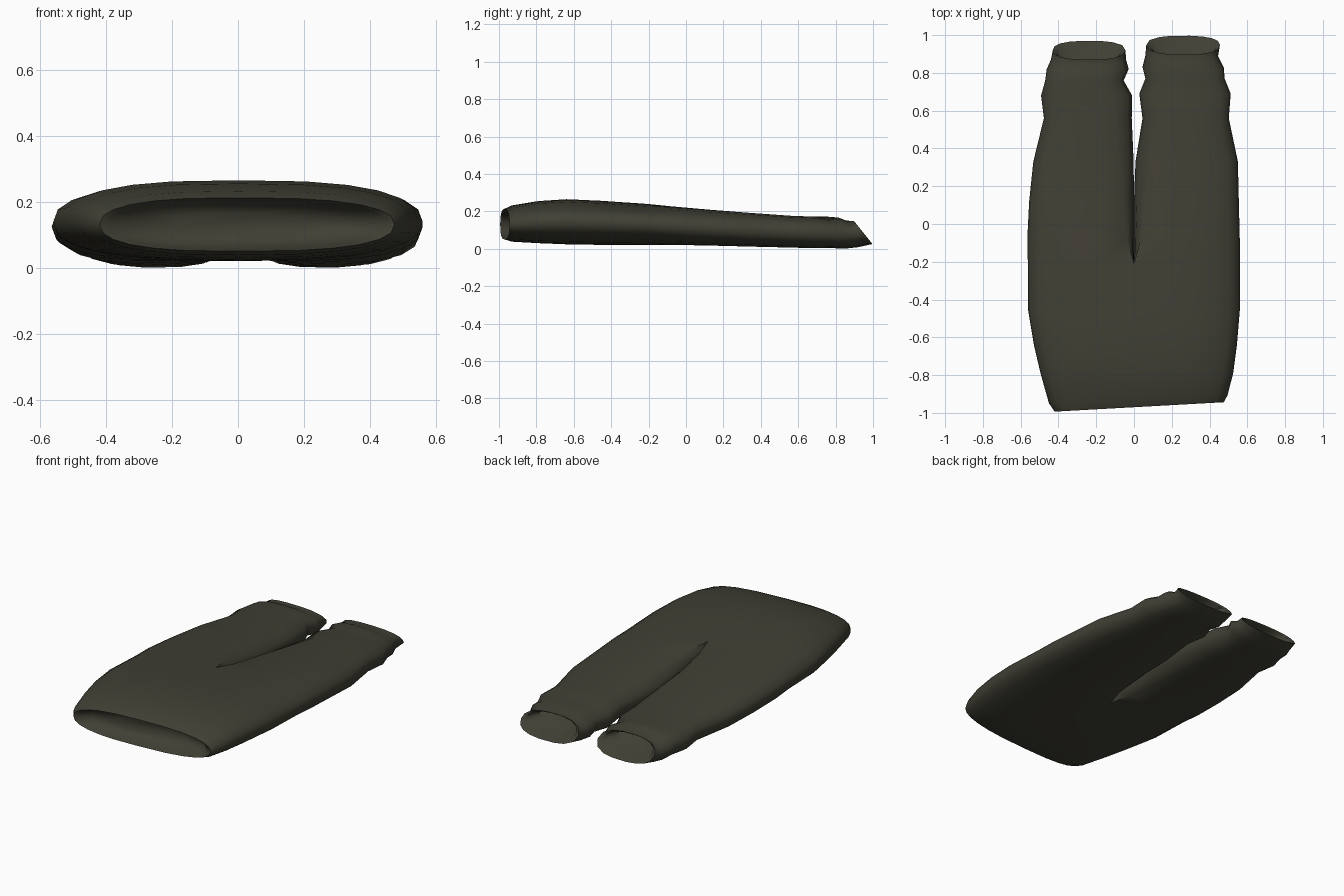
import bpy, bmesh, math

if "Cube" in bpy.data.objects:
    bpy.data.objects.remove(bpy.data.objects["Cube"])

N_OUT, N_IN = 13, 3          # points round the outside / inside of a leg

olive = bpy.data.materials.new("dark olive cloth")
olive.diffuse_color = (0.052, 0.050, 0.035, 1)
olive.use_nodes = True
olive.node_tree.nodes["Principled BSDF"].inputs["Base Color"].default_value = olive.diffuse_color

bm = bmesh.new()


def sgnpow(v, p):
    return math.copysign(abs(v) ** p, v)


def half_profile(w, zb, zt, p=0.72):
    """Outer half section of the trousers, from top centre to bottom centre."""
    pts = []
    for i in range(N_OUT):
        t = math.pi / 2 - math.pi * i / (N_OUT - 1)
        z = (zb + zt) / 2 + (zt - zb) / 2 * sgnpow(math.sin(t), 0.85)
        pts.append((w * sgnpow(math.cos(t), p), z))
    return pts


def bridge(a, b, flip=False):
    n = len(a)
    for i in range(n):
        q = [a[i], a[(i + 1) % n], b[(i + 1) % n], b[i]]
        bm.faces.new(q[::-1] if flip else q)


def recess(ring, steps, flip=False):
    """Turned-in hem: shrink the ring, push it inside and close it."""
    c = sum((v.co for v in ring), ring[0].co * 0) / len(ring)
    for s, dy in steps:
        new = []
        for v in ring:
            d = v.co - c
            new.append(bm.verts.new((c.x + d.x * s, v.co.y + dy, c.z + d.z * s)))
        bridge(ring, new, flip)
        ring = new
    bm.faces.new(ring)


# seat: y, left x, right x, bottom z, top z, skew of the waist line
BODY = [(-0.97, 0.42, 0.475, 0.05, 0.212, 0.025),
        (-0.93, 0.45, 0.495, 0.038, 0.232, 0.02),
        (-0.79, 0.495, 0.525, 0.030, 0.255, 0.0),
        (-0.64, 0.53, 0.545, 0.024, 0.265, 0.0),
        (-0.46, 0.56, 0.56, 0.021, 0.257, 0.0),
        (-0.21, 0.562, 0.56, 0.020, 0.240, 0.0)]
rings = []
for y, wl, wr, zb, zt, skew in BODY:
    right = [(x, z) for x, z in half_profile(wr, zb, zt)]
    left = [(-x, z) for x, z in half_profile(wl, zb, zt)][1:-1][::-1]
    rings.append([bm.verts.new((x, y + skew * x / 0.45, z)) for x, z in right + left])
for a, b in zip(rings, rings[1:]):
    bridge(a, b)
recess(rings[0], [(0.93, 0.015), (0.87, 0.05), (0.55, 0.03)], True)

# crotch seam shared by both legs
crotch = rings[-1]
top, bottom = crotch[0], crotch[N_OUT - 1]
seam = [bm.verts.new((0, -0.21, bottom.co.z + (top.co.z - bottom.co.z) * (i + 1) / (N_IN + 1)))
        for i in range(N_IN)]

# legs: y, inner x, outer x, bottom z, top z, roundness, hem slant
RIGHT = [(-0.08, 0.0, 0.56, 0.018, 0.230, 0.35, 0), (0.12, 0.0, 0.555, 0.015, 0.212, 0.6, 0),
         (0.33, 0.008, 0.55, 0.010, 0.195, 0.85, 0), (0.56, 0.045, 0.502, 0.006, 0.177, 1, 0),
         (0.69, 0.028, 0.512, 0.003, 0.172, 1, 0), (0.77, 0.06, 0.48, 0.006, 0.160, 1, 0.02),
         (0.83, 0.045, 0.475, 0.000, 0.168, 1, 0.03), (0.89, 0.06, 0.445, 0.008, 0.150, 1, 0.06),
         (0.947, 0.065, 0.455, 0.025, 0.150, 1, 0.10)]
LEFT = [(-0.08, 0.0, 0.565, 0.018, 0.230, 0.35, 0), (0.12, 0.0, 0.555, 0.015, 0.212, 0.6, 0),
        (0.33, 0.002, 0.533, 0.010, 0.195, 0.85, 0), (0.56, 0.012, 0.477, 0.006, 0.177, 1, 0),
        (0.68, 0.010, 0.492, 0.003, 0.172, 1, 0), (0.76, 0.055, 0.470, 0.005, 0.172, 1, 0),
        (0.82, 0.028, 0.462, 0.000, 0.168, 1, 0.03), (0.87, 0.042, 0.44, 0.008, 0.148, 1, 0.05),
        (0.92, 0.045, 0.43, 0.025, 0.152, 1, 0.10)]


def leg_section(xi, xo, zb, zt, f):
    """Blend from a D shape at the crotch to a full tube at the hem."""
    cx, hw, cz, hz = (xi + xo) / 2, (xo - xi) / 2, (zb + zt) / 2, (zt - zb) / 2
    d = [(xi + x, z) for x, z in half_profile(xo - xi, zb, zt)]
    d += [(xi, zb + (zt - zb) * (i + 1) / (N_IN + 1)) for i in range(N_IN)]
    angles = [125 - 250 * i / (N_OUT - 1) for i in range(N_OUT)]
    angles += [-125 - 110 * (i + 1) / (N_IN + 1) for i in range(N_IN)]
    out = []
    for (x, z), a in zip(d, angles):
        a = math.radians(a)
        ex = cx + hw * sgnpow(math.cos(a), 0.8)
        ez = cz + hz * sgnpow(math.sin(a), 0.8)
        out.append((x + (ex - x) * f, z + (ez - z) * f))
    return out


for side, table in ((1, RIGHT), (-1, LEFT)):
    if side > 0:
        prev = crotch[:N_OUT] + seam
    else:
        prev = [top] + crotch[N_OUT:][::-1] + [bottom] + seam
    for y, xi, xo, zb, zt, f, slant in table:
        ring = []
        for x, z in leg_section(xi, xo, zb, zt, f):
            dy = slant * (0.5 - (z - zb) / (zt - zb))
            ring.append(bm.verts.new((side * x, y + dy, z)))
        bridge(prev, ring, side < 0)
        prev = ring
    # open hem with a hollow inside
    recess(prev, [(0.88, -0.01), (0.82, -0.08), (0.5, -0.03)], side < 0)

bmesh.ops.recalc_face_normals(bm, faces=bm.faces)
mesh = bpy.data.meshes.new("trousers")
bm.to_mesh(mesh)
bm.free()
mesh.materials.append(olive)
trousers = bpy.data.objects.new("trousers", mesh)
bpy.context.collection.objects.link(trousers)
bpy.context.view_layer.objects.active = trousers
trousers.select_set(True)
bpy.ops.object.shade_smooth_by_angle(angle=math.radians(50))
